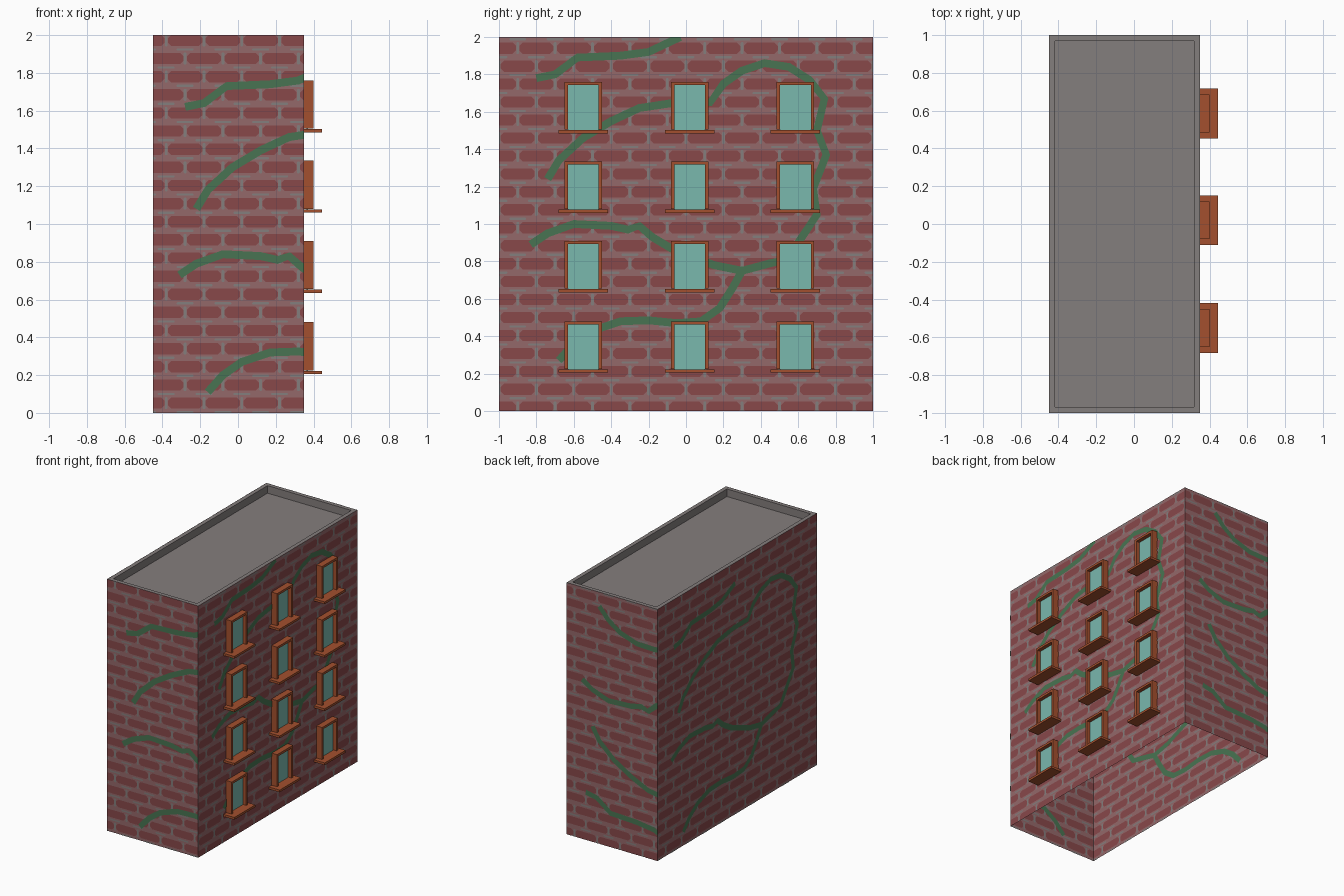
import bpy, bmesh, math
from mathutils import Vector

if "Cube" in bpy.data.objects:
    bpy.data.objects.remove(bpy.data.objects["Cube"])

def lin(c):
    c /= 255
    return c / 12.92 if c <= 0.04045 else ((c + 0.055) / 1.055) ** 2.4

def mat(name, r, g, b):
    m = bpy.data.materials.new(name)
    m.diffuse_color = (lin(r), lin(g), lin(b), 1)
    m.use_nodes = True
    m.node_tree.nodes["Principled BSDF"].inputs["Base Color"].default_value = m.diffuse_color
    return m

MORTAR = mat("mauve_mortar", 148, 104, 106)
BRICK = mat("red_brick", 136, 72, 74)
GRAY = mat("gray_stone", 132, 126, 125)
VINE = mat("vine_green", 72, 116, 82)
WOOD = mat("window_wood", 164, 80, 46)
GLASS = mat("teal_glass", 122, 184, 174)

def finish(name, bm, mats):
    me = bpy.data.meshes.new(name)
    bm.to_mesh(me)
    bm.free()
    for m in mats:
        me.materials.append(m)
    ob = bpy.data.objects.new(name, me)
    bpy.context.collection.objects.link(ob)
    return ob

X0, X1, H = -0.45, 0.35, 2.0

# Vine paths in wall coordinates (across, up); three of them meet at one fork
VINES = [
    [(-.80, 1.78), (-.70, 1.80), (-.58, 1.89), (-.35, 1.90), (-.20, 1.92), (-.03, 2.0)],
    [(-.74, 1.24), (-.68, 1.34), (-.55, 1.46), (-.40, 1.55), (-.25, 1.62), (-.05, 1.65),
     (.13, 1.65), (.20, 1.75), (.30, 1.82), (.42, 1.86), (.55, 1.84), (.66, 1.77),
     (.74, 1.67), (.70, 1.50), (.75, 1.37), (.68, 1.19), (.70, 1.05), (.60, .90),
     (.54, .81), (.45, .79), (.30, .75)],
    [(-.83, .89), (-.74, .95), (-.60, 1.0), (-.40, .99), (-.31, .97), (-.25, .99),
     (-.18, .93), (-.08, .87), (.15, .78), (.30, .75)],
    [(-.68, .27), (-.60, .36), (-.50, .43), (-.35, .48), (-.20, .485), (-.05, .47),
     (.08, .48), (.18, .55), (.25, .66), (.30, .75)],
]

def poly(bm, pts, z, mi):
    f = bm.faces.new([bm.verts.new((p[0], p[1], z)) for p in pts])
    f.material_index = mi

def chamfered(bm, cx, cy, w, h, c, z, mi):
    a, b = w / 2, h / 2
    pts = [(-a + c, -b), (a - c, -b), (a, -b + c), (a, b - c),
           (a - c, b), (-a + c, b), (-a, b - c), (-a, -b + c)]
    poly(bm, [(cx + x, cy + y) for x, y in pts], z, mi)

def ribbon(bm, path, w, z, mi):
    p = [Vector(q) for q in path]
    sides = []
    for i, q in enumerate(p):
        t = (p[min(i + 1, len(p) - 1)] - p[max(i - 1, 0)]).normalized()
        n = Vector((-t.y, t.x)) * w / 2
        sides.append((q + n, q - n))
    for (a, b), (c, d) in zip(sides, sides[1:]):
        poly(bm, (b, d, c, a), z, mi)

def wall(name, s0, s1, du, dv, place, normal):
    """Brick sheet with thin painted bricks and vines on both faces."""
    bm = bmesh.new()
    poly(bm, [(s0, 0), (s1, 0), (s1, H), (s0, H)], 0, 0)
    for side in (1, -1):
        d = bmesh.new()
        pitch, step = 0.096, 0.2
        for r in range(24):
            v = 0.02 + r * pitch
            off = step / 2 * (r % 2)
            for k in range(-6, 7):
                u = k * step + off
                # brick, upright joint and flat mortar patch
                chamfered(d, u, v, 0.182, 0.060, 0.018, 0.0015 * side, 1)
                chamfered(d, u + step / 2, v, 0.015, 0.064, 0.004, 0.0015 * side, 2)
                chamfered(d, u + step / 2, v + pitch / 2, 0.09, 0.012, 0.004, 0.0015 * side, 2)
        for path in VINES:
            ribbon(d, path, 0.042, 0.003 * side, 3)
        bmesh.ops.translate(d, verts=d.verts, vec=(du, dv, 0))
        # trim to the wall outline
        for co, no in (((s0, 0, 0), (-1, 0, 0)), ((s1, 0, 0), (1, 0, 0)),
                       ((0, 0, 0), (0, -1, 0)), ((0, H, 0), (0, 1, 0))):
            bmesh.ops.bisect_plane(d, geom=d.verts[:] + d.edges[:] + d.faces[:],
                                   plane_co=co, plane_no=no, clear_outer=True)
        for f in d.faces:
            poly(bm, [v.co for v in f.verts], 0.0015 * side if f.material_index < 3
                 else 0.003 * side, f.material_index)
        d.free()
    inner = [f.verts[0].co.z < 0 for f in bm.faces]
    n = Vector(normal)
    for v in bm.verts:
        v.co = Vector(place(v.co.x, v.co.y)) + n * v.co.z
    bm.normal_update()
    for f, i in zip(bm.faces, inner):
        if (f.normal.dot(n) < 0) != i:
            f.normal_flip()
    finish(name, bm, [MORTAR, BRICK, GRAY, VINE])

wall("right_wall", -1, 1, 0, 0, lambda s, t: (X1, s, t), (1, 0, 0))
wall("left_wall", -1, 1, 0, -.16, lambda s, t: (X0, -s, t), (-1, 0, 0))
wall("front_wall", X0, X1, .52, -.16, lambda s, t: (s, -1, t), (0, -1, 0))
wall("back_wall", X0, X1, .52, -.16, lambda s, t: (X0 + X1 - s, 1, H - t), (0, 1, 0))

# Roof: rim inset, then sunk to leave a low parapet
bm = bmesh.new()
poly(bm, [(X0, -1), (X1, -1), (X1, 1), (X0, 1)], H, 0)
bm.normal_update()
top = bm.faces[:][0]
bmesh.ops.inset_individual(bm, faces=[top], thickness=0.045)
floor = bmesh.ops.extrude_discrete_faces(bm, faces=[top])["faces"][0]
bmesh.ops.translate(bm, verts=floor.verts, vec=(0, 0, -0.06))
bmesh.ops.recalc_face_normals(bm, faces=bm.faces)
bm.normal_update()
if floor.normal.z < 0:
    bmesh.ops.reverse_faces(bm, faces=bm.faces)
finish("roof", bm, [GRAY])

def box(bm, x, y, z):
    r = bmesh.ops.create_cube(bm, size=1)["verts"]
    for v in r:
        v.co = [lo + (c + .5) * (hi - lo) for c, (lo, hi) in zip(v.co, (x, y, z))]

# Windows: frame bars, sill and recessed pane
for row, z in enumerate((0.205, 0.635, 1.06, 1.485)):
    for col, y in enumerate((-0.55, 0.02, 0.585)):
        bm = bmesh.new()
        w, b, h, x = 0.10, 0.018, 0.275, (X1, 0.40)
        box(bm, x, (y - w, y - w + b), (z + .02, z + h))
        box(bm, x, (y + w - b, y + w), (z + .02, z + h))
        box(bm, x, (y - w + b, y + w - b), (z + h - b, z + h))
        box(bm, (X1, 0.445), (y - .132, y + .132), (z, z + .018))
        finish(f"window_frame_{row}_{col}", bm, [WOOD])
        bm = bmesh.new()
        box(bm, (X1 + .012, X1 + .02), (y - w + b, y + w - b), (z + .018, z + h - b))
        finish(f"window_pane_{row}_{col}", bm, [GLASS])
